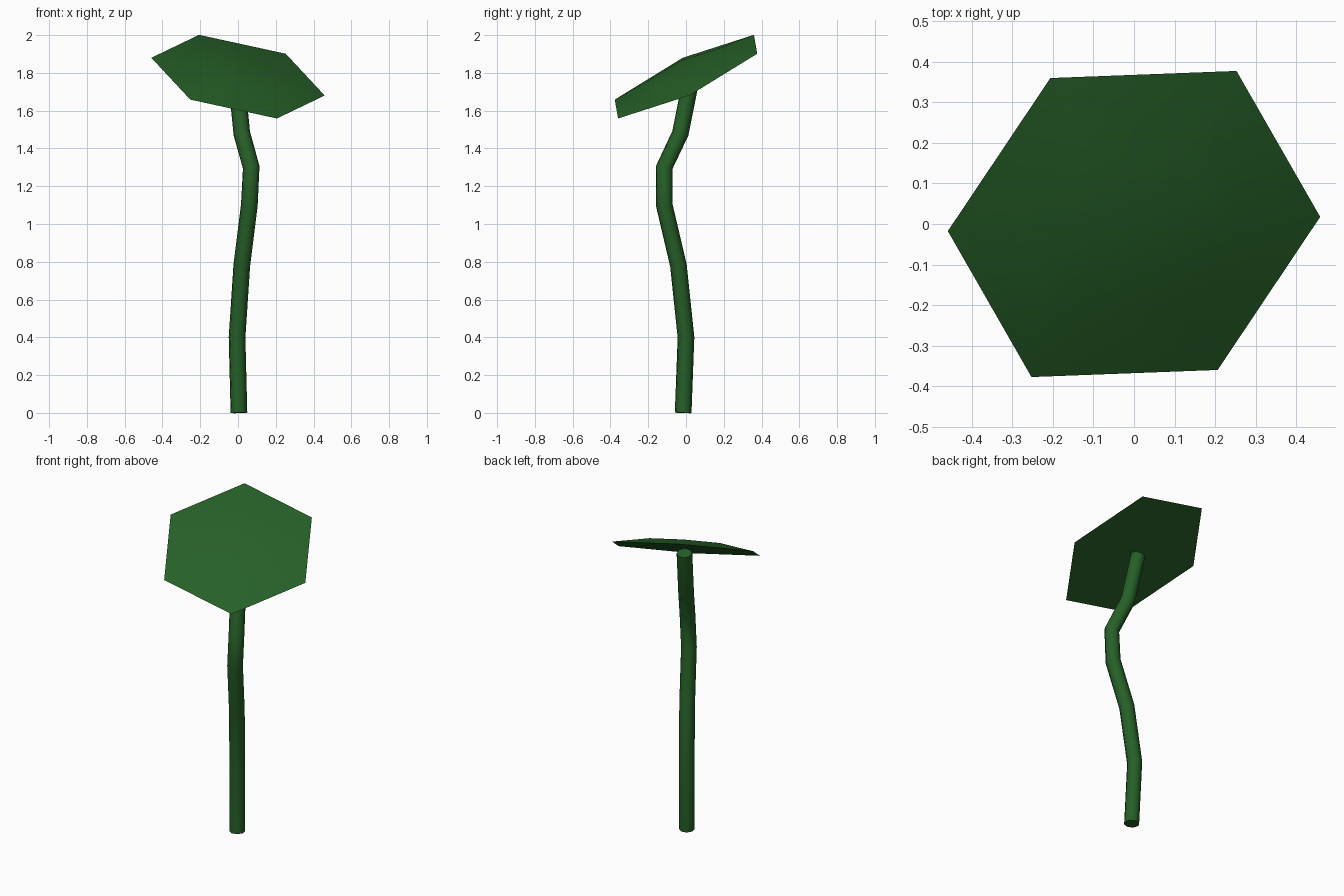
import bpy, bmesh, math
from mathutils import Vector

cube = bpy.data.objects.get("Cube")
if cube:
    bpy.data.objects.remove(cube, do_unlink=True)

# Single leaf-green material
green = bpy.data.materials.new("dark_green")
green.use_nodes = True
color = (0.019, 0.115, 0.02, 1)
green.diffuse_color = color
green.node_tree.nodes["Principled BSDF"].inputs["Base Color"].default_value = color


def finish(obj, angle):
    """Select the object and shade it smooth, keeping sharp edges."""
    bpy.ops.object.select_all(action='DESELECT')
    obj.select_set(True)
    bpy.context.view_layer.objects.active = obj
    if obj.type == 'CURVE':
        bpy.ops.object.convert(target='MESH')
    bpy.ops.object.shade_smooth_by_angle(angle=math.radians(angle))


# Stem: bent eight-sided tube
path = [(0.005, -0.015, 0), (-0.005, 0, 0.4), (0.02, -0.04, 0.78),
        (0.06, -0.115, 1.1), (0.07, -0.115, 1.3), (0.02, -0.03, 1.48),
        (-0.008, 0.027, 1.765)]
curve = bpy.data.curves.new("stem", 'CURVE')
curve.dimensions = '3D'
curve.bevel_depth = 0.045
curve.bevel_resolution = 2
curve.use_fill_caps = True
spline = curve.splines.new('POLY')
spline.points.add(len(path) - 1)
for point, co in zip(spline.points, path):
    point.co = (*co, 1)
curve.materials.append(green)
stem = bpy.data.objects.new("stem", curve)
bpy.context.collection.objects.link(stem)
finish(stem, 50)

# Cap: tilted six-sided shallow dome with a flat underside
centre = Vector((0, 0, 1.78))
normal = Vector((0.236, -0.48, 1)).normalized()
outward = Vector((-0.46, -0.0175, 0.1))
outward = (outward - normal * outward.dot(normal)).normalized()
profile = [(0, 0.05), (0.235, 0.04), (0.47, 0), (0, 0)]

bm = bmesh.new()
verts = [bm.verts.new(centre + outward * r + normal * h) for r, h in profile]
edges = [bm.edges.new(pair) for pair in zip(verts, verts[1:])]
bmesh.ops.spin(bm, geom=verts + edges, cent=centre, axis=normal,
               angle=math.tau, steps=6, use_duplicate=False)
bmesh.ops.remove_doubles(bm, verts=bm.verts, dist=0.0005)
bmesh.ops.recalc_face_normals(bm, faces=bm.faces)
mesh = bpy.data.meshes.new("cap")
bm.to_mesh(mesh)
bm.free()
mesh.materials.append(green)
cap = bpy.data.objects.new("cap", mesh)
bpy.context.collection.objects.link(cap)
finish(cap, 40)
